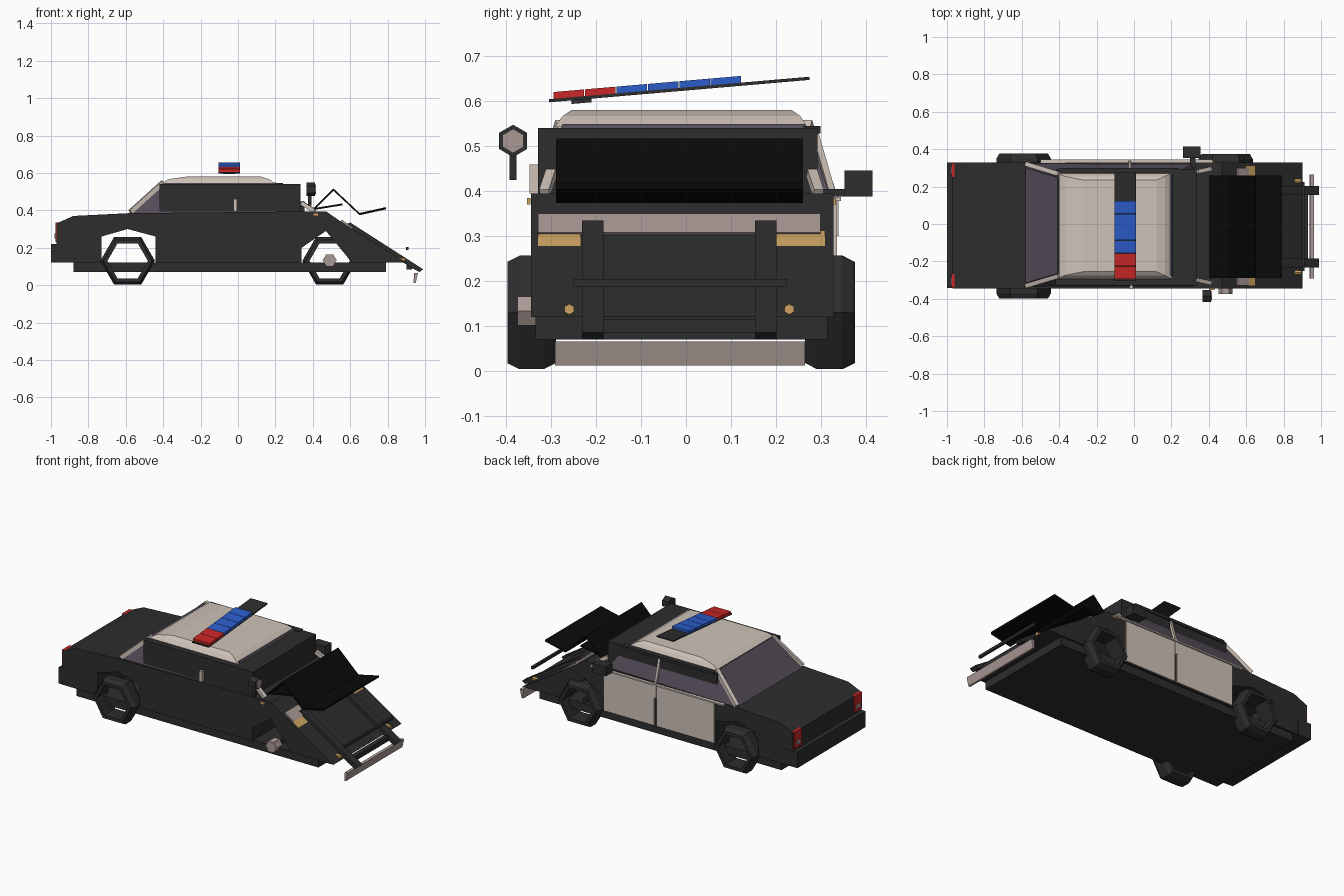
import bpy, bmesh, math
from mathutils import Vector

if "Cube" in bpy.data.objects:
    bpy.data.objects.remove(bpy.data.objects["Cube"], do_unlink=True)


def material(name, r, g, b):
    m = bpy.data.materials.new(name)
    m.use_nodes = True
    m.diffuse_color = (r, g, b, 1)
    m.node_tree.nodes["Principled BSDF"].inputs["Base Color"].default_value = (r, g, b, 1)
    return m


DARK = material("charcoal_paint", .026, .026, .026)
BLACK = material("burnt_black", .003, .003, .003)
CREAM = material("cream_paint", .62, .54, .48)
GLASS = material("tinted_glass", .09, .075, .1)
RED = material("red_lens", .6, .02, .02)
BLUE = material("blue_lens", .025, .11, .6)
AMBER = material("amber_lens", .62, .37, .12)
METAL = material("dull_metal", .4, .32, .3)


def loft(name, mat, rings, loop=False):
    """Skin a list of rings; cap the ends, or join last to first."""
    bm = bmesh.new()
    vs = [[bm.verts.new(p) for p in ring] for ring in rings]
    pairs = list(zip(vs, vs[1:]))
    if loop:
        pairs.append((vs[-1], vs[0]))
    else:
        bm.faces.new(vs[0])
        bm.faces.new(vs[-1])
    n = len(vs[0])
    for a, b in pairs:
        for i in range(n):
            j = (i + 1) % n
            bm.faces.new((a[i], a[j], b[j], b[i]))
    bmesh.ops.recalc_face_normals(bm, faces=bm.faces)
    me = bpy.data.meshes.new(name)
    bm.to_mesh(me)
    bm.free()
    me.materials.append(mat)
    ob = bpy.data.objects.new(name, me)
    bpy.context.collection.objects.link(ob)
    return ob


def side_prism(name, mat, profile, y0, y1):
    return loft(name, mat, [[(x, y, z) for x, z in profile] for y in (y0, y1)])


def front_prism(name, mat, profile, x0, x1):
    return loft(name, mat, [[(x, y, z) for y, z in profile] for x in (x0, x1)])


def box(name, mat, x0, x1, y0, y1, z0, z1):
    return side_prism(name, mat, [(x0, z0), (x1, z0), (x1, z1), (x0, z1)], y0, y1)


def hexagon(r, turn=0):
    return [(r * math.cos(turn + i * math.pi / 3), r * math.sin(turn + i * math.pi / 3)) for i in range(6)]


def beam(name, mat, p, q, r):
    """Square rod between two points."""
    p, q = Vector(p), Vector(q)
    rot = (q - p).to_track_quat('Z', 'Y')
    ring = [rot @ Vector((sx * r, sy * r, 0)) for sx, sy in ((-1, -1), (1, -1), (1, 1), (-1, 1))]
    return loft(name, mat, [[c + e for c in ring] for e in (p, q)])


def strip(points, t):
    """Closed profile of a folded sheet of thickness t."""
    return points + [(x, z - t) for x, z in reversed(points)]


# Main shell with open wheel arches and a crushed, sloping nose
side_prism("body_shell", DARK, [
    (-.97, .12), (-.97, .33), (-.88, .37), (-.58, .385), (.47, .395), (.55, .34),
    (.9, .12), (.61, .12), (.47, .29), (.34, .2), (.34, .12),
    (-.44, .12), (-.44, .26), (-.59, .3), (-.73, .26), (-.73, .12)], -.345, .328)
box("floor_pan", DARK, -.88, .79, -.335, .315, .07, .121)
box("rear_bumper", DARK, -1, -.905, -.343, .33, .12, .22)

# Doors on the back side, with trim
for name, x0, x1 in (("front_door", -.015, .335), ("rear_door", -.43, -.03)):
    box(name, CREAM, x0, x1, .327, .336, .125, .38)
box("door_sill_trim", CREAM, -.5, .42, .327, .345, .378, .387)
box("centre_post", CREAM, -.03, -.015, .327, .34, .3, .4)
box("post_stub", CREAM, -.025, -.005, -.348, -.33, .395, .46)

# Cabin glass, displaced cabin shell and roof
def rect(x0, x1, y0, y1, z):
    return [(x0, y0, z), (x1, y0, z), (x1, y1, z), (x0, y1, z)]


loft("cabin_glass", GLASS, [rect(-.58, .33, -.335, .325, .38), rect(-.4, .2, -.275, .265, .55)])
box("cabin_shell", DARK, -.42, .335, -.33, .293, .385, .541)
loft("rear_window", GLASS, [[(-.58, -.315, .387), (-.58, .3, .387), (-.41, .25, .553), (-.41, -.265, .553)],
                            [(-.57, -.315, .38), (-.57, .3, .38), (-.4, .25, .546), (-.4, -.265, .546)]])
loft("roof", CREAM, [rect(-.41, .2, -.293, .27, .543), rect(-.37, .165, -.275, .255, .567),
                     rect(-.27, .12, -.255, .235, .581)])
box("window_frame_top", DARK, -.4, .24, .262, .3, .528, .545)
for s, side in ((-1, "near"), (1, "far")):
    beam("rear_pillar_" + side, CREAM, (-.575, s * .325 - .005, .392), (-.4, s * .272 - .005, .55), .012)
    beam("front_pillar_" + side, CREAM, (.34, s * .29 - .01, .44), (.41, s * .305 - .01, .395), .011)
beam("window_divider", CREAM, (-.022, .33, .385), (-.022, .288, .53), .007)

# Tail lights
for s in (-1, 1):
    c = s * .295 - .008
    box("tail_light", RED, -.977, -.945, c - .037, c + .037, .23, .335)
    box("reverse_lens", METAL, -.982, -.975, c - .02, c + .02, .25, .275)

# Wheels: open hexagonal rings; one front wheel is lost and shows its hub
def wheel(name, x, y0, y1):
    section = [(.108, 0), (.13, 0), (.146, .25), (.146, .75), (.13, 1), (.108, 1)]
    rings = [[(x + a, y0 + (y1 - y0) * t, .13 + b) for a, b in hexagon(r)] for r, t in section]
    loft(name, DARK, rings, loop=True)


wheel("rear_wheel_near", -.59, -.398, -.29)
wheel("rear_wheel_far", -.59, .268, .376)
wheel("front_wheel_far", .49, .265, .373)
loft("bare_hub", METAL, [[(.49 + a, y, .133 + b) for a, b in hexagon(.037)] for y in (-.375, -.313)])
beam("front_axle", DARK, (.49, -.32, .133), (.49, .3, .133), .012)

# Buckled hood
side_prism("buckled_hood", BLACK, strip([(.405, .412), (.51, .517), (.65, .386), (.79, .417)], .012), -.29, .26)
side_prism("hood_liner", BLACK, strip([(.405, .412), (.56, .437)], .01), -.27, .24)

# Nose details on the slope
side_prism("grille", METAL, [(.54, .33), (.6, .295), (.615, .308), (.555, .35)], -.33, .3)
for name, y0, y1 in (("headlight_near", -.33, -.235), ("headlight_far", .2, .31)):
    side_prism(name, AMBER, [(.58, .3), (.645, .255), (.66, .27), (.6, .312)], y0, y1)
for s in (-1, 1):
    y = s * .245 - .015
    front_prism("fog_light", AMBER, [(y + a, .137 + b) for a, b in hexagon(.012, math.pi / 6)], .85, .895)
    box("side_marker", AMBER, .4, .43, s * .34 - .014, s * .34 - .006, .37, .385)

# Front bumper hanging from two arms
for y in (-.208, .178):
    side_prism("bumper_arm", DARK, [(.575, .325), (.6, .335), (.99, .085), (.97, .07), (.93, .09)], y - .024, y + .024)
box("bumper_bar", DARK, .9, .93, -.21, .175, .085, .115)
box("upper_bar", DARK, .898, .912, -.25, .225, .188, .205)
side_prism("bumper_plate", METAL, [(.938, .012), (.95, .012), (.962, .065), (.942, .065)], -.292, .265)

# Spotlight and wing mirror
front_prism("spotlight_housing", DARK, [(-.385 + a, .512 + b) for a, b in hexagon(.036, math.pi / 6)], .365, .412)
front_prism("spotlight_lens", METAL, [(-.385 + a, .512 + b) for a, b in hexagon(.027, math.pi / 6)], .41, .416)
box("spotlight_stalk", DARK, .375, .392, -.393, -.378, .425, .485)
box("wing_mirror", DARK, .262, .355, .353, .415, .388, .446)
box("mirror_arm", DARK, .3, .33, .3, .36, .388, .405)

# Tilted light bar with lenses missing at one end
def bar_z(y):
    return .6 + (y + .305) * .086


def bar_part(name, mat, y0, y1, low, high, x0, x1):
    front_prism(name, mat, [(y0, bar_z(y0) + low), (y1, bar_z(y1) + low),
                            (y1, bar_z(y1) + high), (y0, bar_z(y0) + high)], x0, x1)


bar_part("light_bar_base", DARK, -.305, .275, -.002, .005, -.105, .012)
bar_part("light_bar_foot", DARK, -.255, -.21, -.01, 0, -.08, -.015)
for i in range(6):
    y = -.295 + i * .07
    bar_part("light_bar_lens", RED if i < 2 else BLUE, y, y + .068, .004, .02, -.105, .012)
